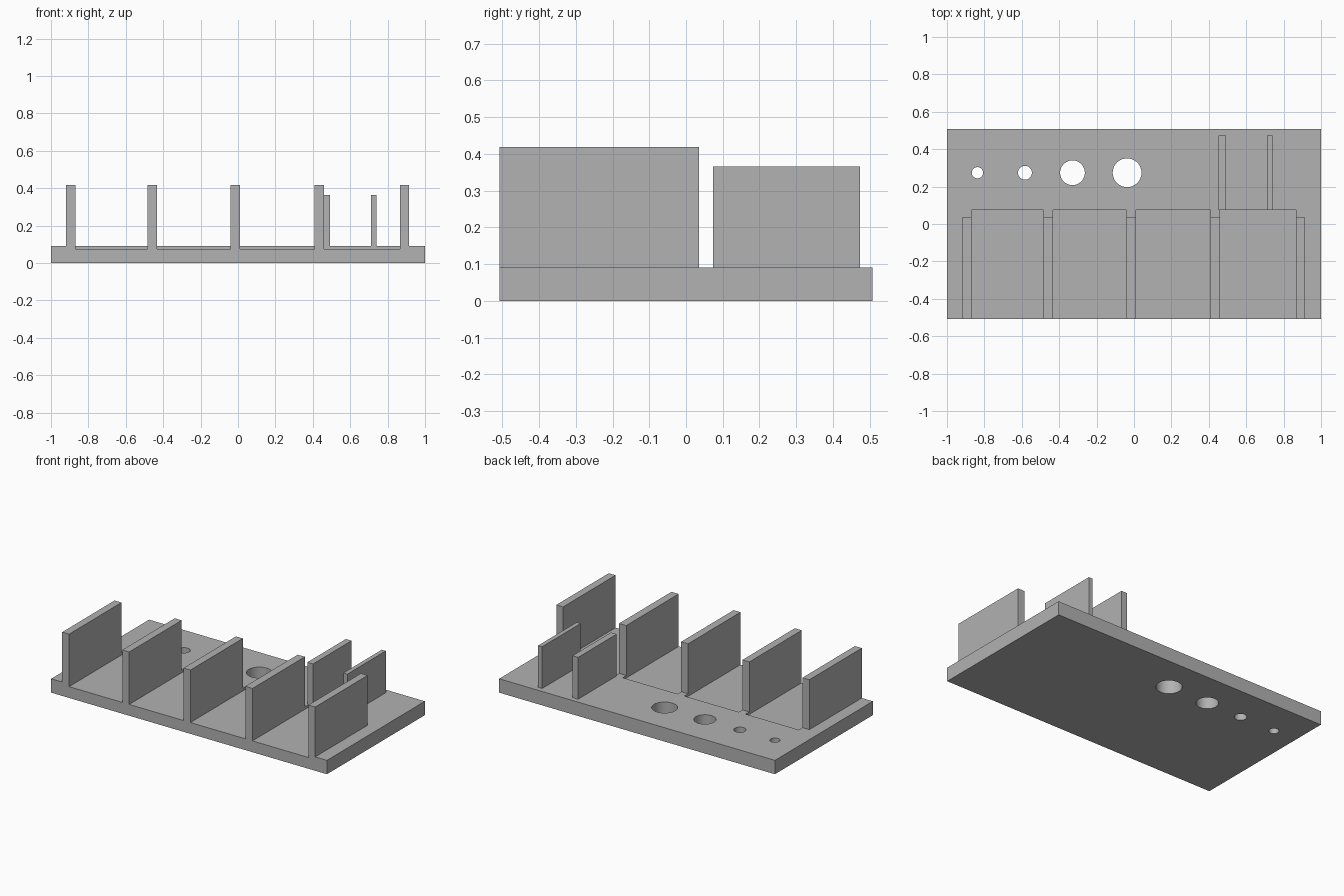
import bpy
import math

if "Cube" in bpy.data.objects:
    bpy.data.objects.remove(bpy.data.objects["Cube"], do_unlink=True)

grey = bpy.data.materials.new("plain grey")
grey.use_nodes = True
grey.diffuse_color = (0.445, 0.445, 0.445, 1)
grey.node_tree.nodes["Principled BSDF"].inputs["Base Color"].default_value = grey.diffuse_color

HALF_DEPTH = 0.507
BASE_TOP = 0.091
POCKET_FLOOR = 0.074
POCKET_BACK = 0.074


def box(name, x, y, z):
    """Box spanning the given (low, high) ranges."""
    spans = (x, y, z)
    bpy.ops.mesh.primitive_cube_add(size=1, location=[(a + b) / 2 for a, b in spans])
    ob = bpy.context.object
    ob.name = name
    ob.scale = [b - a for a, b in spans]
    bpy.ops.object.transform_apply(location=False, rotation=False, scale=True)
    ob.data.materials.append(grey)
    return ob


def cut(target, cutter):
    """Subtract the cutter from the target, then discard it."""
    mod = target.modifiers.new("cut", 'BOOLEAN')
    mod.operation = 'DIFFERENCE'
    mod.solver = 'EXACT'
    mod.object = cutter
    bpy.context.view_layer.objects.active = target
    bpy.ops.object.modifier_apply(modifier=mod.name)
    bpy.data.objects.remove(cutter, do_unlink=True)


# Base plate
base = box("base_plate", (-1, 1), (-HALF_DEPTH, HALF_DEPTH), (0, BASE_TOP))

# Tall front dividers
dividers = [(-0.92, -0.87), (-0.484, -0.434), (-0.04, 0.01), (0.408, 0.46), (0.866, 0.915)]
for i, span in enumerate(dividers, 1):
    box(f"front_divider_{i}", span, (-HALF_DEPTH, 0.036), (BASE_TOP, 0.418))

# Shallow pockets between neighbouring dividers, open at the front
for left, right in zip(dividers, dividers[1:]):
    cut(base, box("pocket_cutter", (left[1], right[0]), (-0.6, POCKET_BACK), (POCKET_FLOOR, 0.2)))

# Row of round through holes: x position and radius
for x, radius in [(-0.837, 0.03), (-0.583, 0.037), (-0.329, 0.066), (-0.037, 0.077)]:
    bpy.ops.mesh.primitive_cylinder_add(vertices=64, radius=radius, depth=0.4, location=(x, 0.274, 0))
    hole = bpy.context.object
    hole.data.materials.append(grey)
    cut(base, hole)

# Two shorter, thinner rear dividers
for i, span in enumerate([(0.451, 0.492), (0.712, 0.741)], 1):
    box(f"rear_divider_{i}", span, (POCKET_BACK, 0.473), (BASE_TOP, 0.365))

# Smooth hole walls, sharp plate edges
bpy.ops.object.select_all(action='DESELECT')
base.select_set(True)
bpy.context.view_layer.objects.active = base
bpy.ops.object.shade_smooth_by_angle(angle=math.radians(30))
